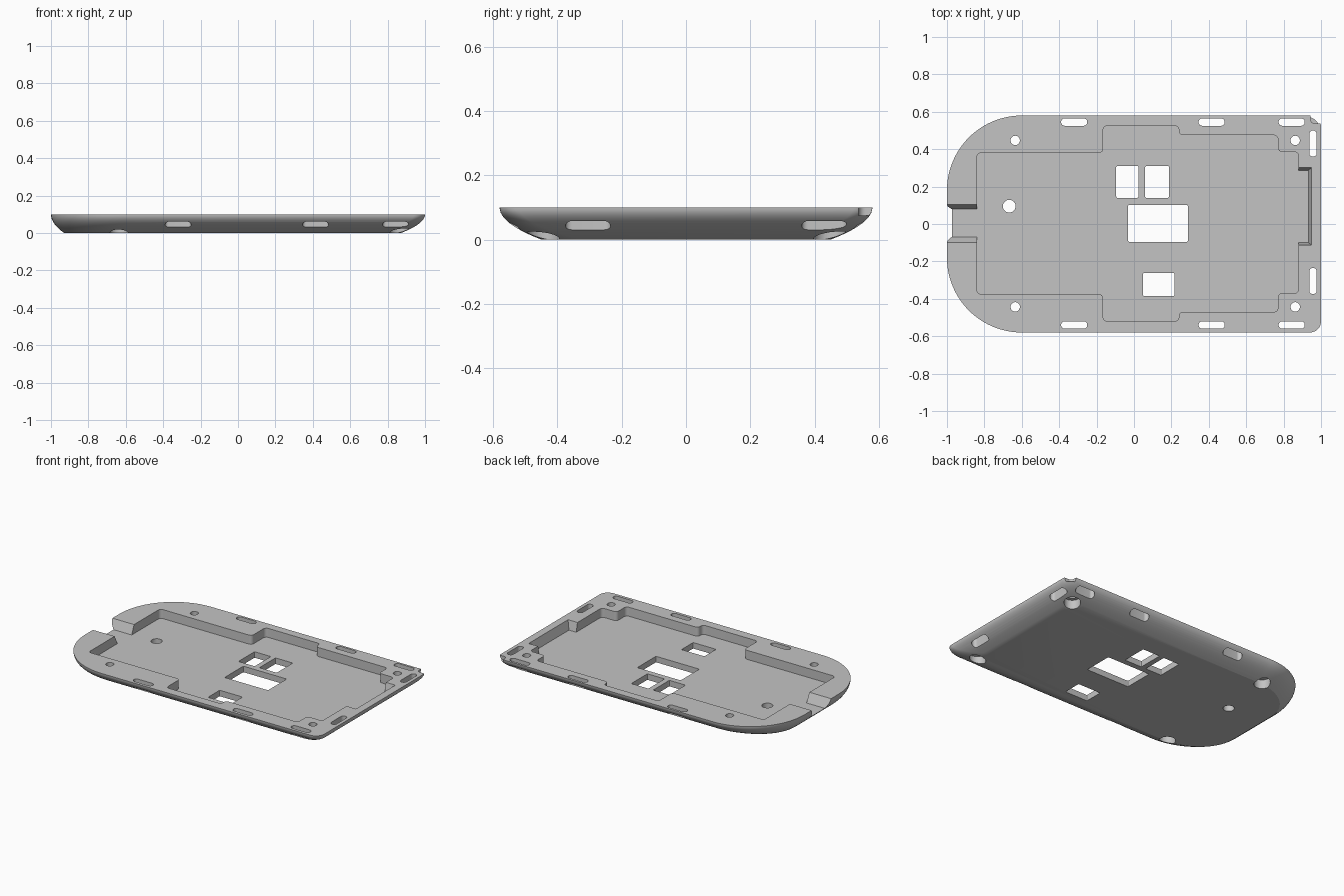
import bpy, bmesh, math
from mathutils import Vector

cube = bpy.data.objects.get("Cube")
if cube:
    bpy.data.objects.remove(cube, do_unlink=True)

HEIGHT, FLOOR, HALF_Y = 0.1, 0.04, 0.58

grey = bpy.data.materials.new("light grey")
grey.use_nodes = True
colour = (0.55, 0.55, 0.55, 1)
grey.diffuse_color = colour
grey.node_tree.nodes["Principled BSDF"].inputs["Base Color"].default_value = colour


def loft(name, loops, zs):
    """Closed solid through counter-clockwise outlines stacked upward."""
    bm = bmesh.new()
    rings = [[bm.verts.new((x, y, z)) for x, y in loop] for loop, z in zip(loops, zs)]
    for low, high in zip(rings, rings[1:]):
        for i in range(len(low)):
            j = (i + 1) % len(low)
            bm.faces.new((low[i], low[j], high[j], high[i]))
    bm.faces.new(rings[0][::-1])
    bm.faces.new(rings[-1])
    mesh = bpy.data.meshes.new(name)
    bm.to_mesh(mesh)
    bm.free()
    mesh.materials.append(grey)
    obj = bpy.data.objects.new(name, mesh)
    bpy.context.collection.objects.link(obj)
    return obj


def arc(cx, cy, rx, ry, start, steps):
    """Quarter arc, counter-clockwise from a start angle in degrees."""
    angles = [math.radians(start + 90 * i / steps) for i in range(steps + 1)]
    return [(cx + rx * math.cos(a), cy + ry * math.sin(a)) for a in angles]


def rounded(points, r, steps=6):
    """Round every corner of a right-angled polygon."""
    out = []
    pts = [Vector(p) for p in points]
    for i, p in enumerate(pts):
        u = (pts[i - 1] - p).normalized()
        v = (pts[(i + 1) % len(pts)] - p).normalized()
        c = p + r * (u + v)
        for k in range(steps + 1):
            a = math.pi / 2 * k / steps
            q = c - r * (v * math.cos(a) + u * math.sin(a))
            out.append((q.x, q.y))
    return out


def rect(x0, x1, y0, y1):
    return [(x0, y0), (x1, y0), (x1, y1), (x0, y1)]


def circle(x, y, r, count=32):
    return [(x + r * math.cos(2 * math.pi * i / count),
             y + r * math.sin(2 * math.pi * i / count)) for i in range(count)]


def outline(d):
    """Tray outline drawn in by d: big round corners at -x, tight ones at +x."""
    r = 0.06 + 0.5 * d
    x, y = 1 - d - r, HALF_Y - d - r
    rx, ry = 0.4 - 0.55 * d, 0.4 - d
    return (arc(x, -y, r, r, 270, 8) + arc(x, y, r, r, 0, 8)
            + arc(-0.6, 0.18, rx, ry, 90, 24) + arc(-0.6, -0.18, rx, ry, 180, 24))


# Tray body with a curved underside
levels = [i / 12 for i in range(13)]
tray = loft("tray", [outline(0.13 * (1 - t) ** 2) for t in levels],
            [HEIGHT * t for t in levels])


def cut(bottom, z0=-0.05, z1=0.15, top=None):
    cutter = loft("cutter", [bottom, top or bottom], [z0, z1])
    mod = tray.modifiers.new("cut", "BOOLEAN")
    mod.operation, mod.solver, mod.object = "DIFFERENCE", "EXACT", cutter
    graph = bpy.context.evaluated_depsgraph_get()
    mesh = bpy.data.meshes.new_from_object(tray.evaluated_get(graph))
    tray.modifiers.clear()
    tray.data = mesh
    bpy.data.objects.remove(cutter, do_unlink=True)


# Stepped pocket
pocket = [(-0.84, -0.375), (-0.165, -0.375), (-0.165, -0.52), (0.24, -0.52),
          (0.24, -0.47), (0.77, -0.47), (0.77, -0.37), (0.88, -0.37),
          (0.88, 0.385), (0.77, 0.385), (0.77, 0.475), (0.24, 0.475),
          (0.24, 0.525), (-0.165, 0.525), (-0.165, 0.38), (-0.84, 0.38)]
cut(rounded(pocket, 0.022), FLOOR)

# Sloped cable notch at the round end, sloped recess at the square end
cut(rect(-1.1, -0.8, -0.07, 0.08), FLOOR, 0.12, rect(-1.1, -0.8, -0.11, 0.113))
cut(rect(0.85, 0.933, -0.1, 0.287), FLOOR, 0.12, rect(0.85, 0.955, -0.118, 0.306))

# Windows in the floor
for window in ((-0.095, 0.025, 0.14, 0.31), (0.06, 0.187, 0.14, 0.31),
               (-0.032, 0.288, -0.095, 0.102), (0.048, 0.217, -0.385, -0.262)):
    cut(rounded(rect(*window), 0.006, 2))

# Slots along the rim
for x in (-0.32, 0.415, 0.843):
    for y in (-0.54, 0.545):
        cut(rounded(rect(x - 0.07, x + 0.07, y - 0.02, y + 0.02), 0.0198))
for y in (-0.305, 0.43):
    cut(rounded(rect(0.937, 0.977, y - 0.07, y + 0.07), 0.0198))

# Screw holes, bored wider from below
for x in (-0.635, 0.862):
    for y in (-0.443, 0.447):
        cut(circle(x, y, 0.025))
        cut(circle(x, y, 0.05), -0.05, 0.06)

# Floor hole and corner nick
cut(circle(-0.667, 0.095, 0.034))
cut(rounded(rect(0.944, 1.1, 0.537, 0.7), 0.022), 0.075, 0.15)

bpy.ops.object.select_all(action="DESELECT")
tray.select_set(True)
bpy.context.view_layer.objects.active = tray
bpy.ops.object.shade_smooth_by_angle(angle=math.radians(20))
